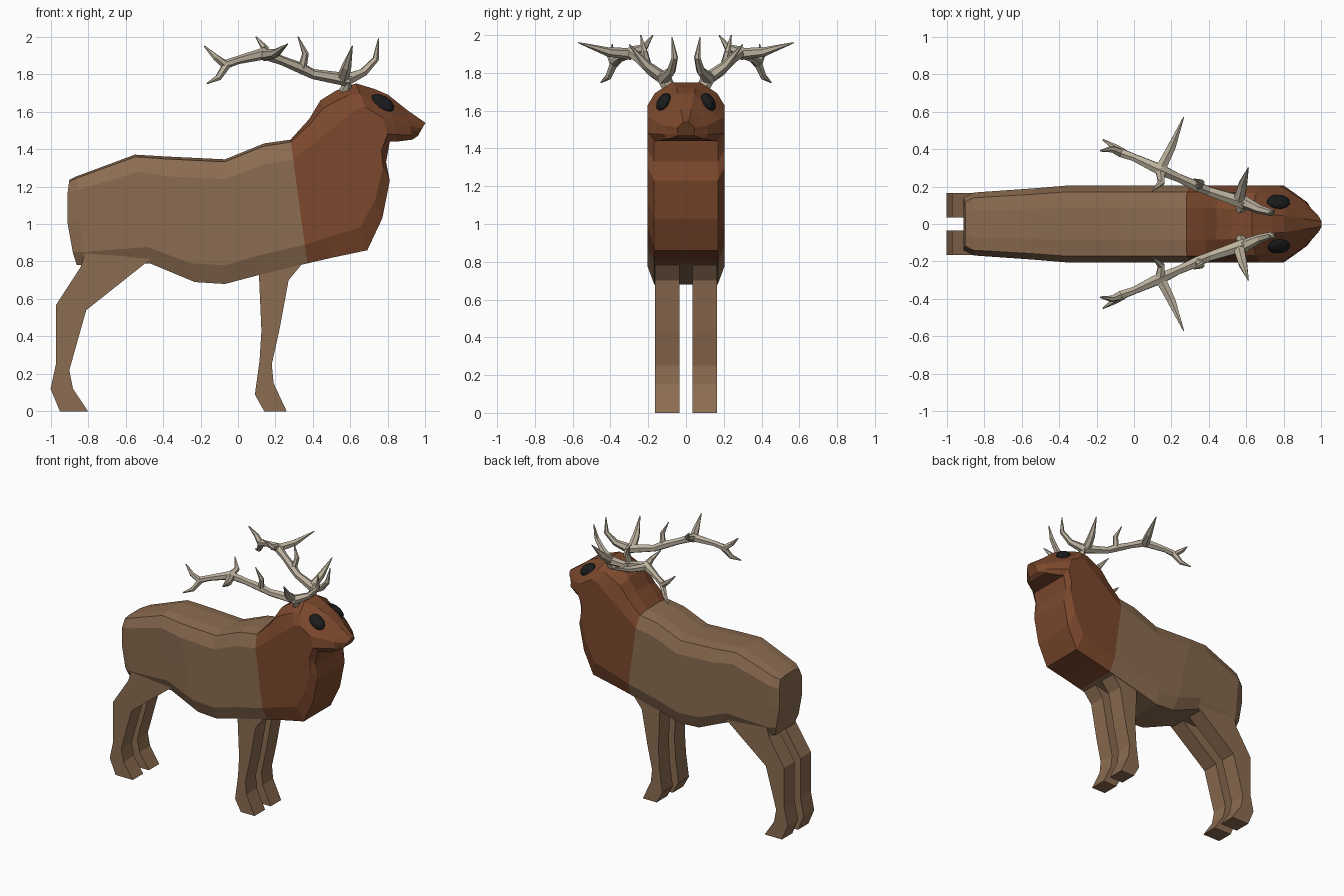
import bpy, bmesh, math
from mathutils import Vector, Matrix


def material(name, rgb):
    m = bpy.data.materials.new(name)
    m.diffuse_color = (*rgb, 1)
    return m


FUR = material("tan_fur", (0.26, 0.15, 0.082))
MANE = material("russet_fur", (0.2, 0.065, 0.026))
HORN = material("horn", (0.50, 0.44, 0.34))
BLACK = material("eye_black", (0.01, 0.011, 0.012))


def add(name, bm, mat):
    bmesh.ops.recalc_face_normals(bm, faces=bm.faces)
    me = bpy.data.meshes.new(name)
    bm.to_mesh(me)
    bm.free()
    me.materials.append(mat)
    ob = bpy.data.objects.new(name, me)
    bpy.context.collection.objects.link(ob)
    return ob


# Sections: top x, top z, bottom x, bottom z, half width, head-shape blend
SECTIONS = [
    (-0.90, 1.235, -0.86, 0.78, 0.14, 0), (-0.86, 1.255, -0.82, 0.78, 0.168, 0),
    (-0.55, 1.37, -0.47, 0.79, 0.19, 0), (-0.38, 1.36, -0.23, 0.69, 0.205, 0),
    (-0.07, 1.345, -0.07, 0.68, 0.205, 0), (0.14, 1.43, 0.12, 0.73, 0.205, 0),
    (0.28, 1.45, 0.37, 0.79, 0.205, 0), (0.38, 1.56, 0.50, 0.82, 0.205, 0.05),
    (0.44, 1.66, 0.69, 0.86, 0.205, 0.1), (0.52, 1.71, 0.77, 1.03, 0.205, 0.15),
    (0.57, 1.73, 0.81, 1.23, 0.205, 0.2), (0.63, 1.75, 0.79, 1.33, 0.205, 0.35),
    (0.73, 1.72, 0.81, 1.44, 0.205, 1), (0.80, 1.69, 0.85, 1.44, 0.175, 1),
    (0.90, 1.61, 0.93, 1.45, 0.115, 1), (1.00, 1.54, 0.96, 1.47, 0.045, 0.7)]


def ring(bm, sec, bow=0):
    tx, tz, bx, bz, w, h = sec
    mix = lambda a, b: a + (b - a) * h
    half = [(mix(0.42, 0.25), 0), (mix(0.83, 0.75), mix(0.02, 0.35)),
            (1, mix(0.16, 0.55)), (1, mix(0.5, 0.7)), (1, 0.85), (0.82, 1)]
    pts = [(tx + (bx - tx) * t - bow * 4 * t * (1 - t), k * w, tz + (bz - tz) * t)
           for k, t in half]
    pts += [(x, -y, z) for x, y, z in reversed(pts)]
    return [bm.verts.new(p) for p in pts]


def loft(name, secs, mat, bow=0, cap=0):
    bm = bmesh.new()
    rings = [ring(bm, s, bow if i == 0 else 0) for i, s in enumerate(secs)]
    for a, b in zip(rings, rings[1:]):
        for i in range(12):
            j = (i + 1) % 12
            bm.faces.new((a[i], a[j], b[j], b[i]))
    end = rings[cap]
    for i in range(5):
        bm.faces.new((end[i], end[i + 1], end[10 - i], end[11 - i]))
    return add(name, bm, mat)


# Trunk, then neck and head sharing the shoulder section
loft("body", SECTIONS[:7], FUR, bow=0.03, cap=0)
loft("neck_and_head", SECTIONS[6:], MANE, cap=-1)

# Legs: side profiles extruded across y
HIND = [(-0.80, 0.90), (-0.84, 0.77), (-0.97, 0.57), (-0.97, 0.26), (-1, 0.12), (-0.95, 0),
        (-0.80, 0), (-0.88, 0.12), (-0.90, 0.22), (-0.81, 0.54), (-0.47, 0.81), (-0.5, 0.9)]
FORE = [(0.10, 0.9), (0.11, 0.77), (0.125, 0.43), (0.115, 0.27), (0.09, 0.09), (0.14, 0),
        (0.26, 0), (0.19, 0.15), (0.18, 0.25), (0.22, 0.43), (0.27, 0.70), (0.37, 0.82),
        (0.37, 0.9)]


def leg(name, profile, side):
    bm = bmesh.new()
    f = bm.faces.new([bm.verts.new((x, side * 0.035, z)) for x, z in profile])
    out = bmesh.ops.extrude_face_region(bm, geom=[f])
    if f.is_valid is False or f not in bm.faces[:]:
        bm.faces.new([v for v in bm.verts][:len(profile)])
    for v in out["geom"]:
        if isinstance(v, bmesh.types.BMVert):
            v.co.y = side * 0.165
    add(name, bm, FUR)


# Antlers: tapered hexagonal tubes, each point is x, y, z, radius
BEAM = [(0.57, 0.08, 1.70, 0.035), (0.585, 0.115, 1.77, 0.038), (0.40, 0.175, 1.80, 0.027),
        (0.34, 0.20, 1.83, 0.03), (0.24, 0.245, 1.87, 0.025), (0.14, 0.29, 1.91, 0.033),
        (0.0, 0.355, 1.875, 0.022), (-0.07, 0.38, 1.85, 0.026), (-0.12, 0.40, 1.89, 0.018),
        (-0.18, 0.39, 1.95, 0.004)]
TINES = [
    [(0.58, 0.12, 1.77, 0.035), (0.67, 0.078, 1.81, 0.024), (0.735, 0.06, 1.88, 0.018), (0.75, 0.075, 1.99, 0.003)],
    [(0.56, 0.13, 1.78, 0.033), (0.58, 0.21, 1.84, 0.026), (0.61, 0.30, 1.95, 0.003)],
    [(0.34, 0.20, 1.82, 0.025), (0.36, 0.22, 1.91, 0.018), (0.32, 0.24, 2.0, 0.003)],
    [(0.14, 0.29, 1.90, 0.032), (0.20, 0.41, 1.91, 0.025), (0.265, 0.57, 1.96, 0.003)],
    [(0.14, 0.29, 1.91, 0.03), (0.145, 0.22, 1.935, 0.02), (0.095, 0.175, 2.0, 0.003)],
    [(-0.06, 0.38, 1.85, 0.024), (-0.105, 0.41, 1.78, 0.018), (-0.165, 0.45, 1.75, 0.004)]]


def tube(bm, pts, side):
    path = [Vector((x, y * side, z)) for x, y, z, r in pts]
    loops = []
    for i, p in enumerate(path):
        d = (path[min(i + 1, len(path) - 1)] - path[max(i - 1, 0)]).normalized()
        ref = Vector((0.35, side * 0.9, 0.1)) if abs(d.y) < 0.75 else Vector((0, 0, 1))
        if i:  # carry the frame along the path
            ref = u
        u = (ref - d * ref.dot(d)).normalized()
        v = d.cross(u)
        r = pts[i][3]
        loops.append([bm.verts.new(p + r * (math.cos(k * math.pi / 3) * u + math.sin(k * math.pi / 3) * v))
                      for k in range(6)])
    for a, b in zip(loops, loops[1:]):
        for k in range(6):
            bm.faces.new((a[k], a[(k + 1) % 6], b[(k + 1) % 6], b[k]))
    bm.faces.new(loops[0])
    bm.faces.new(loops[-1])


for side, tag in ((-1, "near"), (1, "far")):
    leg("hind_leg_" + tag, HIND, side)
    leg("front_leg_" + tag, FORE, side)
    bm = bmesh.new()
    for pts in [BEAM] + TINES:
        tube(bm, pts, side)
    add("antler_" + tag, bm, HORN)
    # Eyes: flattened ellipsoids lying on the brow slope
    bm = bmesh.new()
    bmesh.ops.create_uvsphere(bm, u_segments=12, v_segments=8, radius=1)
    n = Vector((0.3, side * 0.72, 0.62)).normalized()
    a = Vector((0.8, 0, -0.6))
    a = (a - n * a.dot(n)).normalized()
    b = n.cross(a)
    rot = Matrix((a, b, n)).transposed().to_4x4()
    bm.transform(Matrix.Translation((0.77, side * 0.118, 1.645)) @ rot @ Matrix.Diagonal((0.07, 0.047, 0.03, 1)))
    add("eye_" + tag, bm, BLACK)
